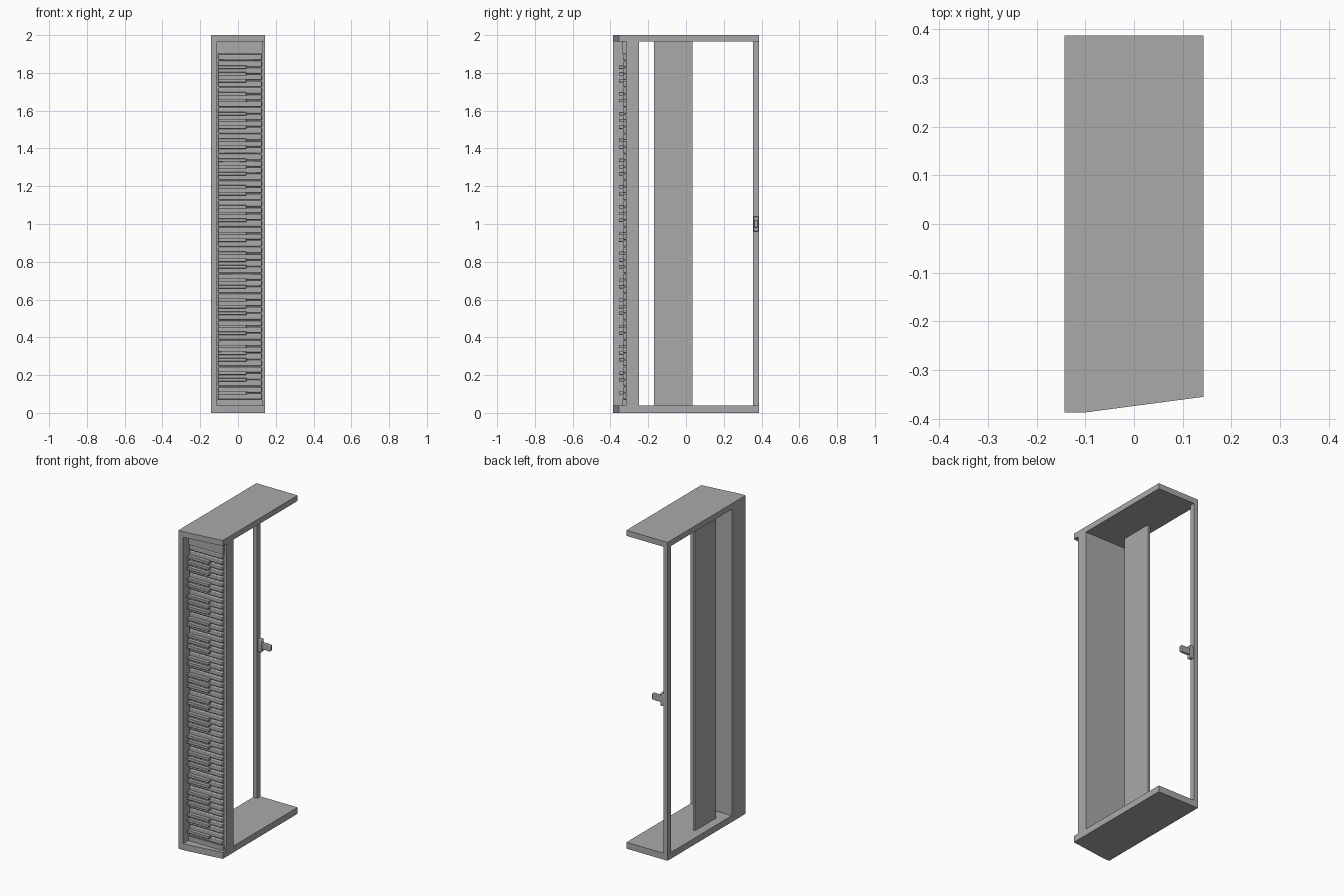
import bpy
import bmesh

if "Cube" in bpy.data.objects:
    bpy.data.objects.remove(bpy.data.objects["Cube"], do_unlink=True)

grey = bpy.data.materials.new("plain grey")
grey.use_nodes = True
GREY = (0.4, 0.4, 0.4, 1)
grey.diffuse_color = GREY
grey.node_tree.nodes["Principled BSDF"].inputs["Base Color"].default_value = GREY


def make_object(name, bm, bevel=0.0):
    bmesh.ops.recalc_face_normals(bm, faces=bm.faces)
    mesh = bpy.data.meshes.new(name)
    bm.to_mesh(mesh)
    bm.free()
    mesh.materials.append(grey)
    ob = bpy.data.objects.new(name, mesh)
    bpy.context.collection.objects.link(ob)
    if bevel:
        mod = ob.modifiers.new("soft edges", "BEVEL")
        mod.width = bevel
        mod.segments = 2
        bpy.ops.object.select_all(action="DESELECT")
        ob.select_set(True)
        bpy.context.view_layer.objects.active = ob
        bpy.ops.object.shade_smooth_by_angle()
    return ob


def add_prism(bm, outline, z0, z1):
    """Upright prism over an outline in plan."""
    face = bm.faces.new([bm.verts.new((x, y, z0)) for x, y in outline])
    grown = bmesh.ops.extrude_face_region(bm, geom=[face])["geom"]
    for v in grown:
        if isinstance(v, bmesh.types.BMVert):
            v.co.z = z1


def add_box(bm, x0, x1, y0, y1, z0, z1):
    add_prism(bm, [(x0, y0), (x1, y0), (x1, y1), (x0, y1)], z0, z1)


def box(name, *limits, bevel=0.0):
    bm = bmesh.new()
    add_box(bm, *limits)
    return make_object(name, bm, bevel)


W, D = 0.143, 0.387        # half width and half depth
FLOOR, CEIL = 0.04, 1.965  # inner faces of the end panels
KEY_LOW, KEY_HIGH = 0.07, 1.90

# End panels, with the slanted front edge
outline = [(-W, -D), (-0.1, -D), (W, -0.355), (W, D), (-W, D)]
for name, z0, z1 in (("bottom_panel", 0, FLOOR), ("top_panel", CEIL, 2)):
    bm = bmesh.new()
    add_prism(bm, outline, z0, z1)
    make_object(name, bm)

# Key bed, its raised edge and the blocks at both ends of the keys
box("key_bed", -W, W, -0.318, -0.25, FLOOR, CEIL)
box("key_bed_edge", -W, -0.11, -D, -0.318, FLOOR, CEIL)
box("upper_key_block", -0.11, 0.13, -0.335, -0.318, KEY_HIGH, CEIL)
box("lower_key_block", -0.11, 0.13, -0.335, -0.318, FLOOR, KEY_LOW)

# Long inner board and rear rail
box("inner_board", -0.088, -0.072, -0.17, 0.035, FLOOR, CEIL)
box("rear_rail", -W, -0.115, 0.355, D, FLOOR, CEIL)

# Handle on the rear rail
box("handle_plate", -0.115, -0.09, 0.357, 0.385, 0.96, 1.04, bevel=0.004)
box("handle_grip", -0.09, -0.03, 0.361, 0.381, 0.98, 1.02, bevel=0.004)

# Long and short keys; a short key follows every long one except two per octave
COUNT = 52
step = (KEY_HIGH - KEY_LOW) / COUNT
long_keys, short_keys = bmesh.new(), bmesh.new()
for i in range(COUNT):
    z = KEY_LOW + i * step
    add_box(long_keys, -0.105, 0.126, -0.334, -0.316, z + 0.002, z + step - 0.002)
    if i % 7 not in (1, 4) and i < COUNT - 1:
        edge = z + step
        add_box(short_keys, -0.105, 0.045, -0.356, -0.33, edge - 0.009, edge + 0.009)
make_object("long_keys", long_keys, bevel=0.005)
make_object("short_keys", short_keys, bevel=0.003)
